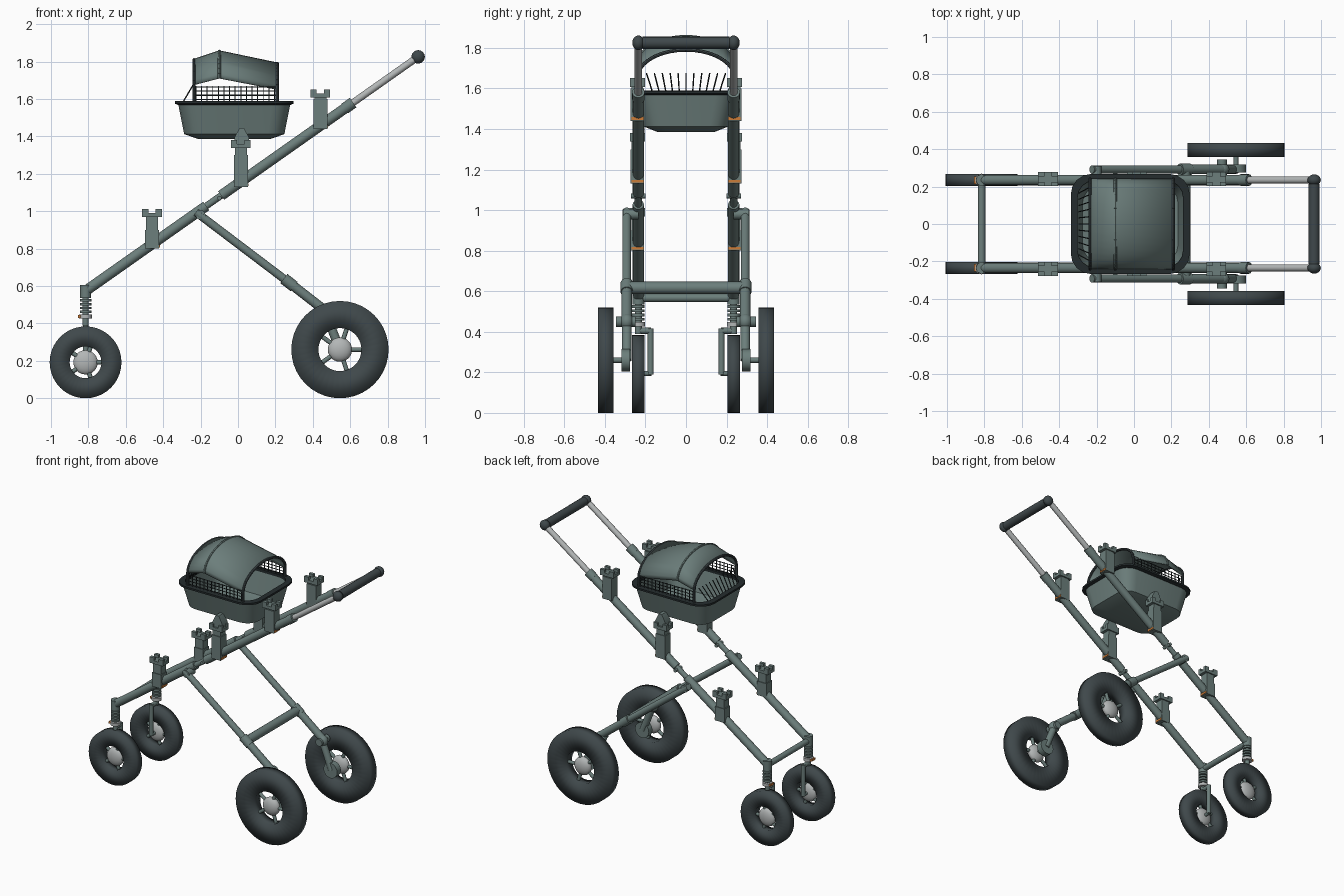
import bpy, bmesh
from math import pi, sin, cos
from mathutils import Vector, Matrix

if "Cube" in bpy.data.objects:
    bpy.data.objects.remove(bpy.data.objects["Cube"])


def material(name, rgb):
    m = bpy.data.materials.new(name)
    m.use_nodes = True
    m.diffuse_color = (*rgb, 1)
    m.node_tree.nodes["Principled BSDF"].inputs["Base Color"].default_value = (*rgb, 1)
    return m


GREEN = material("grey green", (0.15, 0.21, 0.2))
TYRE = material("dark rubber", (0.05, 0.065, 0.07))
WIRE = material("black trim", (0.018, 0.025, 0.027))
LIGHT = material("light metal", (0.45, 0.47, 0.47))
ORANGE = material("orange", (0.6, 0.2, 0.04))


def finish(name, bm, mat, angle=40):
    bmesh.ops.recalc_face_normals(bm, faces=bm.faces)
    me = bpy.data.meshes.new(name)
    bm.to_mesh(me)
    bm.free()
    me.materials.append(mat)
    ob = bpy.data.objects.new(name, me)
    bpy.context.collection.objects.link(ob)
    bpy.ops.object.select_all(action='DESELECT')
    ob.select_set(True)
    bpy.context.view_layer.objects.active = ob
    bpy.ops.object.shade_smooth_by_angle(angle=angle * pi / 180)
    return ob


def add_tube(bm, a, b, r, seg=16):
    a, b = Vector(a), Vector(b)
    d = b - a
    mat = Matrix.Translation((a + b) / 2) @ d.to_track_quat('Z', 'Y').to_matrix().to_4x4()
    bmesh.ops.create_cone(bm, cap_ends=True, segments=seg, radius1=r, radius2=r,
                          depth=d.length, matrix=mat)


def tube(name, a, b, r, mat=GREEN):
    bm = bmesh.new()
    add_tube(bm, a, b, r)
    return finish(name, bm, mat)


def add_box(bm, c, size):
    bmesh.ops.create_cube(bm, size=1, matrix=Matrix.Translation(c) @ Matrix.Diagonal((*size, 1)))


def ball(name, c, size, mat):
    bm = bmesh.new()
    bmesh.ops.create_uvsphere(bm, u_segments=20, v_segments=12, radius=1,
                              matrix=Matrix.Translation(c) @ Matrix.Diagonal((*size, 1)))
    return finish(name, bm, mat)


def loft(bm, loops, closed_path=False, closed_loop=True, caps=False):
    rows = [[bm.verts.new(p) for p in loop] for loop in loops]
    pairs = list(zip(rows, rows[1:])) + ([(rows[-1], rows[0])] if closed_path else [])
    n = len(rows[0])
    for a, b in pairs:
        for i in range(n if closed_loop else n - 1):
            j = (i + 1) % n
            bm.faces.new((a[i], a[j], b[j], b[i]))
    if caps:
        bm.faces.new(rows[0])
        bm.faces.new(rows[-1])


def wheel(name, c, radius, hole, width):
    x, y, z = c
    bm = bmesh.new()
    section = [(hole, -width / 2), (radius, -width / 2), (radius, width / 2), (hole, width / 2)]
    loft(bm, [[(x + r * cos(t), y + w, z + r * sin(t)) for r, w in section]
              for t in (2 * pi * i / 40 for i in range(40))], closed_path=True)
    finish(name + "_tyre", bm, TYRE, 180)
    ball(name + "_hub", c, (0.065, width * 0.46, 0.065), LIGHT)
    bm = bmesh.new()
    for i in range(5):
        t = 2 * pi * i / 5
        add_tube(bm, c, (x + (hole + 0.01) * cos(t), y, z + (hole + 0.01) * sin(t)), 0.012, 10)
    finish(name + "_spokes", bm, GREEN)


def rail_z(x):
    return 0.57 + 0.704 * (x + 0.82)


def clamp(name, x, y, base, neck, top):
    # post with a notched socket on top and an orange catch at its foot
    bm = bmesh.new()
    add_box(bm, (x, y, (base + neck) / 2), (0.075, 0.066, neck - base))
    add_box(bm, (x, y, (neck + top - 0.04) / 2), (0.064, 0.056, top - 0.04 - neck))
    add_box(bm, (x, y, top - 0.031), (0.105, 0.074, 0.022))
    for i in (-1, 1):
        for j in (-1, 1):
            add_box(bm, (x + i * 0.036, y + j * 0.026, top - 0.01), (0.033, 0.022, 0.022))
    finish(name, bm, GREEN)
    bm = bmesh.new()
    add_box(bm, (x + 0.036, y, base + 0.012), (0.012, 0.06, 0.014))
    finish(name + "_catch", bm, ORANGE)


for s, side in ((-1, "near"), (1, "far")):
    y = 0.235 * s

    def n(part):
        return side + "_" + part

    def rail(part, x0, x1, r, mat=GREEN):
        tube(n(part), (x0, y, rail_z(x0)), (x1, y, rail_z(x1)), r, mat)

    # sloping side rail with hinge and telescopic handle rod
    rail("lower_rail", -0.82, -0.17, 0.028)
    rail("rail_hinge", -0.2, -0.05, 0.018)
    rail("upper_rail", -0.09, 0.6, 0.028)
    rail("rail_collar", 0.57, 0.615, 0.031)
    rail("handle_rod", 0.6, 0.96, 0.019, LIGHT)
    tube(n("hinge_pin"), (-0.1, y - 0.035, 1.07), (-0.1, y + 0.035, 1.07), 0.012)
    ball(n("handle_joint"), (0.963, y, 1.825), (0.036, 0.03, 0.036), TYRE)

    # clamps along the rail
    clamp(n("front_clamp"), -0.46, y * 1.02, 0.8, 0.9, 1.01)
    clamp(n("middle_clamp"), 0.015, y * 1.02, 1.13, 1.3, 1.38)
    clamp(n("rear_clamp"), 0.44, y * 1.02, 1.44, 1.6, 1.65)

    # pointed basket bracket
    bm = bmesh.new()
    outline = [(-0.038, 1.35), (0.038, 1.35), (0.038, 1.395), (0.012, 1.445),
               (-0.012, 1.445), (-0.038, 1.395)]
    loft(bm, [[(0.02 + px, y + w, pz) for px, pz in outline] for w in (-0.03, 0.03)], caps=True)
    finish(n("basket_bracket"), bm, GREEN)

    # front post, spring, fork and wheel
    fx = -0.815
    tube(n("front_post"), (fx, y, 0.535), (fx, y, 0.605), 0.03)
    tube(n("front_stem"), (fx, y, 0.39), (fx, y, 0.54), 0.017)
    bm = bmesh.new()
    for i in range(4):
        add_tube(bm, (fx, y, 0.455 + i * 0.021), (fx, y, 0.468 + i * 0.021), 0.031)
    finish(n("front_spring"), bm, GREEN)
    tube(n("front_ring"), (fx, y, 0.425), (fx, y, 0.447), 0.034, LIGHT)
    bm = bmesh.new()
    add_box(bm, (fx - 0.032, y, 0.437), (0.016, 0.04, 0.014))
    finish(n("front_catch"), bm, ORANGE)
    tube(n("fork_top"), (fx, y, 0.405), (fx, 0.172 * s, 0.405), 0.015)
    tube(n("fork_arm"), (fx, 0.175 * s, 0.415), (fx, 0.175 * s, 0.19), 0.015)
    tube(n("front_axle"), (fx, 0.17 * s, 0.195), (fx, y, 0.195), 0.012)
    wheel(n("front_wheel"), (fx, y, 0.192), 0.192, 0.085, 0.062)

    # rear leg, knuckle, trailing arm and wheel
    ly = 0.292 * s
    tube(n("rear_leg"), (-0.225, ly, 0.995), (0.27, ly, 0.62), 0.022)
    tube(n("leg_collar"), (0.245, ly, 0.64), (0.3, ly, 0.597), 0.031)
    tube(n("lower_leg"), (0.29, ly, 0.605), (0.47, ly, 0.465), 0.026)
    tube(n("leg_pivot"), (-0.2, y, 0.98), (-0.2, ly * 1.06, 0.98), 0.026)
    tube(n("knuckle"), (0.47, 0.25 * s, 0.45), (0.47, 0.345 * s, 0.45), 0.026)
    ball(n("knuckle_cap"), (0.47, ly, 0.45), (0.04, 0.034, 0.04), GREEN)
    tube(n("trailing_arm"), (0.47, ly, 0.45), (0.545, ly, 0.26), 0.024)
    tube(n("hub_plate"), (0.545, 0.275 * s, 0.26), (0.545, 0.318 * s, 0.26), 0.055)
    tube(n("rear_axle"), (0.545, 0.3 * s, 0.26), (0.545, 0.395 * s, 0.26), 0.013)
    wheel(n("rear_wheel"), (0.545, 0.396 * s, 0.26), 0.26, 0.115, 0.075)

# cross members and grip
tube("front_crossbar", (-0.815, -0.235, 0.567), (-0.815, 0.235, 0.567), 0.02)
tube("rear_crossbar", (0.272, -0.285, 0.617), (0.272, 0.285, 0.617), 0.03)
tube("handle_grip", (0.963, -0.215, 1.825), (0.963, 0.215, 1.825), 0.03, TYRE)

CX = -0.02


def rounded(hx, hy, r, z, steps=4):
    pts = []
    for k, (i, j) in enumerate(((1, 1), (-1, 1), (-1, -1), (1, -1))):
        for q in range(steps + 1):
            t = (k + q / steps) * pi / 2
            pts.append((CX + i * (hx - r) + r * cos(t), j * (hy - r) + r * sin(t), z))
    return pts


# basket shell: outside up, over the rim, inside down
bm = bmesh.new()
loft(bm, [rounded(0.19, 0.14, 0.07, 1.385), rounded(0.268, 0.208, 0.09, 1.412),
          rounded(0.3, 0.248, 0.1, 1.575), rounded(0.285, 0.233, 0.09, 1.575),
          rounded(0.255, 0.196, 0.08, 1.42), rounded(0.18, 0.13, 0.06, 1.4)], caps=True)
finish("basket", bm, GREEN, 25)
bm = bmesh.new()
loft(bm, [rounded(0.3, 0.25, 0.1, 1.568), rounded(0.318, 0.268, 0.11, 1.575),
          rounded(0.318, 0.268, 0.11, 1.588), rounded(0.282, 0.232, 0.09, 1.59),
          rounded(0.282, 0.232, 0.09, 1.568)], closed_path=True)
finish("basket_rim", bm, WIRE)

# arched canopy and its ribs
STATIONS = ((-0.235, 1.675, 1.81), (-0.1, 1.71, 1.855), (0.21, 1.65, 1.79))


def arch(x, low, high, hy=0.238, steps=18):
    return [(x, hy * cos(pi * i / steps), low + (high - low) * sin(pi * i / steps))
            for i in range(steps + 1)]


bm = bmesh.new()
loft(bm, [arch(*st) for st in STATIONS], closed_loop=False)
canopy = finish("canopy", bm, GREEN, 20)
thick = canopy.modifiers.new("thickness", 'SOLIDIFY')
thick.thickness = 0.01
thick.offset = 0
for k, (x, low, high) in enumerate(STATIONS):
    path = arch(x, low, high, 0.241)
    if k != 1:
        path = [(x, 0.241, 1.58)] + path + [(x, -0.241, 1.58)]
    bm = bmesh.new()
    for a, b in zip(path, path[1:]):
        add_tube(bm, a, b, 0.009, 8)
    finish("canopy_rib_%d" % (k + 1), bm, GREEN if k == 1 else TYRE)

# wire mesh on the sides and a row of wires at the head end
bm = bmesh.new()
for y in (-0.24, 0.24):
    for i in range(4):
        z = 1.598 + i * 0.022
        add_tube(bm, (-0.235, y, z), (0.21, y, z), 0.003, 6)
    for i in range(15):
        x = -0.225 + i * 0.03
        add_tube(bm, (x, y, 1.58), (x, y, 1.668), 0.003, 6)
for i in range(11):
    t = (i - 5) / 5
    add_tube(bm, (-0.295, 0.165 * t, 1.582), (-0.24, 0.195 * t, 1.675), 0.0035, 6)
finish("wire_mesh", bm, WIRE)
